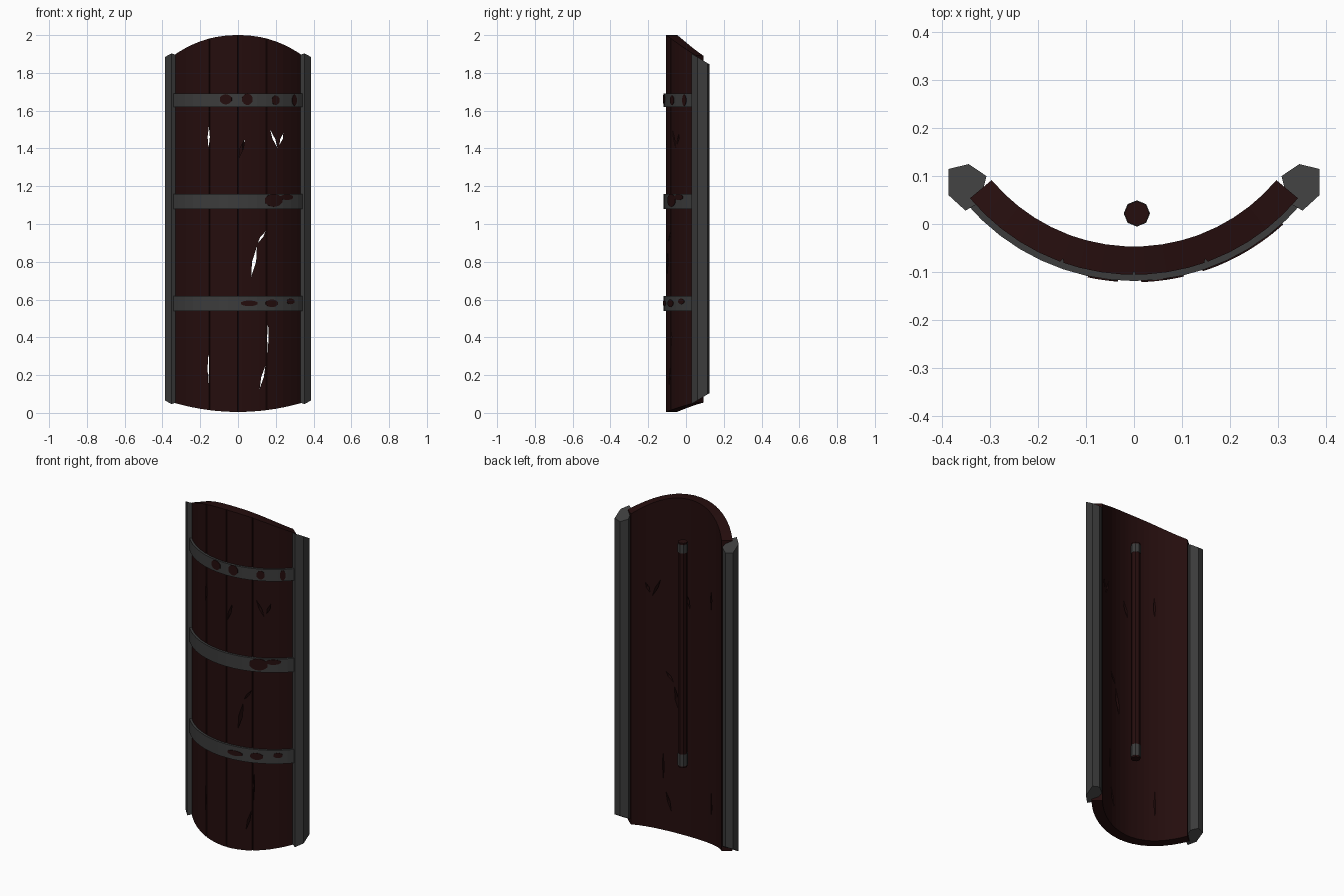
import bpy, bmesh, math
from math import sin, cos, pi

if "Cube" in bpy.data.objects:
    bpy.data.objects.remove(bpy.data.objects["Cube"])

def material(name, rgb):
    m = bpy.data.materials.new(name)
    m.diffuse_color = (*rgb, 1)
    m.use_nodes = True
    m.node_tree.nodes["Principled BSDF"].inputs["Base Color"].default_value = m.diffuse_color
    return m

WOOD = material("dark red wood", (0.018, 0.004, 0.004))
IRON = material("dark iron", (0.045, 0.045, 0.045))
CY = 0.341                      # y of the axis the shield curves around
EDGE = math.radians(50)         # half angle of the curved panel

def finish(name, bm, mat):
    bmesh.ops.recalc_face_normals(bm, faces=bm.faces)
    me = bpy.data.meshes.new(name)
    bm.to_mesh(me)
    bm.free()
    me.materials.append(mat)
    ob = bpy.data.objects.new(name, me)
    bpy.context.collection.objects.link(ob)
    return ob

def loft(name, rings, mat):
    """Closed solid through rings of equal vertex count."""
    bm = bmesh.new()
    vs = [[bm.verts.new(p) for p in r] for r in rings]
    k = len(rings[0])
    for a, b in zip(vs, vs[1:]):
        for i in range(k):
            bm.faces.new((a[i], a[(i + 1) % k], b[(i + 1) % k], b[i]))
    bm.faces.new(vs[0])
    bm.faces.new(vs[-1])
    return finish(name, bm, mat)

def arc(name, angles, r_in, r_out, z_low, z_high, mat):
    """Curved slab; r_out, z_low and z_high are functions of angle."""
    rings = []
    for a in angles:
        def p(r, z):
            return (r * sin(a), CY - r * cos(a), z)
        ro, lo, hi = r_out(a), z_low(a), z_high(a)
        rings.append([p(r_in, lo), p(ro, lo), p(ro, hi), p(r_in, hi)])
    return loft(name, rings, mat)

def spread(a0, a1, n):
    return [a0 + (a1 - a0) * i / n for i in range(n + 1)]

# Curved wooden panel with shallow plank seams
seams = [math.asin(x / 0.445) for x in (-0.15, 0.0, 0.15)]
angles = [a for a in spread(-EDGE, EDGE, 17) if all(abs(a - s) > 0.015 for s in seams)]
angles = sorted(angles + [s + d for s in seams for d in (-0.008, 0, 0.008)])
panel = arc("curved_panel", angles, 0.388,
            lambda a: 0.439 if any(abs(a - s) < 1e-4 for s in seams) else 0.447,
            lambda a: 0.005 + 0.05 * (abs(sin(a)) / 0.77) ** 2,
            lambda a: 2.0 - 0.11 * (abs(sin(a)) / 0.77) ** 2.2, WOOD)

def area(me):
    return sum(f.area for f in me.polygons)

def cut_split(x, z, w, h, lean):
    """Diamond split right through the panel; kept only if the cut is sound."""
    pts = [(x - w, z), (x - lean, z - h), (x + w, z), (x + lean, z + h)]
    cutter = loft("split_cutter", [[(px, y, pz) for px, pz in pts] for y in (-0.2, 0.2)], WOOD)
    cutter.hide_render = True
    mod = panel.modifiers.new("split", 'BOOLEAN')
    mod.operation = 'DIFFERENCE'
    mod.solver = 'FLOAT'
    mod.object = cutter
    bpy.context.view_layer.update()
    dg = bpy.context.evaluated_depsgraph_get()
    me = bpy.data.meshes.new_from_object(panel.evaluated_get(dg))
    panel.modifiers.remove(mod)
    bpy.data.objects.remove(cutter)
    if abs(area(me) - area(panel.data)) < 0.05:
        panel.data = me

# Splits: x, z, half width, half height, lean
for split in [(-0.155, 1.46, 0.006, 0.06, 0.001), (0.02, 1.40, 0.009, 0.05, 0.015),
              (0.19, 1.45, 0.007, 0.05, -0.02), (0.23, 1.45, 0.007, 0.03, 0.01),
              (0.085, 0.80, 0.011, 0.08, 0.015), (0.125, 0.93, 0.008, 0.03, 0.02),
              (0.158, 0.40, 0.004, 0.09, 0.001), (0.13, 0.19, 0.007, 0.06, 0.015),
              (-0.157, 0.24, 0.004, 0.09, 0.001)]:
    cut_split(*split)

# Iron bands across the front
for label, z0, z1 in (("lower", 0.54, 0.62), ("middle", 1.08, 1.16), ("upper", 1.62, 1.69)):
    arc(label + "_band", spread(-EDGE, EDGE, 16), 0.440, lambda a: 0.460,
        lambda a: z0, lambda a: z1, IRON)

# Worn wooden patches on the bands: centre x, z, half width, half height
for i, (x, z, w, h) in enumerate([(-0.065, 1.66, 0.032, 0.027), (0.05, 1.66, 0.028, 0.03),
                                  (0.20, 1.655, 0.022, 0.025), (0.30, 1.655, 0.015, 0.03),
                                  (0.19, 1.125, 0.05, 0.034), (0.26, 1.142, 0.04, 0.015),
                                  (0.06, 0.58, 0.045, 0.015), (0.18, 0.58, 0.035, 0.02),
                                  (0.28, 0.59, 0.025, 0.015)]):
    c, hw = math.asin(x / 0.462), w / 0.462
    def half(a):
        return h * max(0.35, math.sqrt(max(0, 1 - ((a - c) / hw) ** 2)))
    arc(f"worn_patch_{i + 1}", spread(c - hw, c + hw, 6), 0.456, lambda a: 0.4625,
        lambda a: z - half(a), lambda a: z + half(a), WOOD)

# Six-sided iron rails along both sides, with slanted ends
SECTION = [(0.387, 0.115), (0.345, 0.125), (0.308, 0.10),
           (0.322, 0.045), (0.352, 0.028), (0.387, 0.06)]
for label, s in (("left", -1), ("right", 1)):
    rings = [[(s * x, y, z + slope * (y - 0.075)) for x, y in SECTION]
             for z, slope in ((0.075, 0.6), (1.875, -0.6))]
    loft(label + "_side_rail", rings, IRON)

# Grip rod behind the panel, with iron collars near its ends
def rod(name, r, z0, z1, mat):
    loft(name, [[(0.006 + r * cos(pi * i / 4), 0.022 + r * sin(pi * i / 4), z)
                 for i in range(8)] for z in (z0, z1)], mat)

rod("grip_rod", 0.026, 0.45, 1.78, WOOD)
rod("lower_collar", 0.0275, 0.46, 0.53, IRON)
rod("upper_collar", 0.0275, 1.72, 1.77, IRON)
